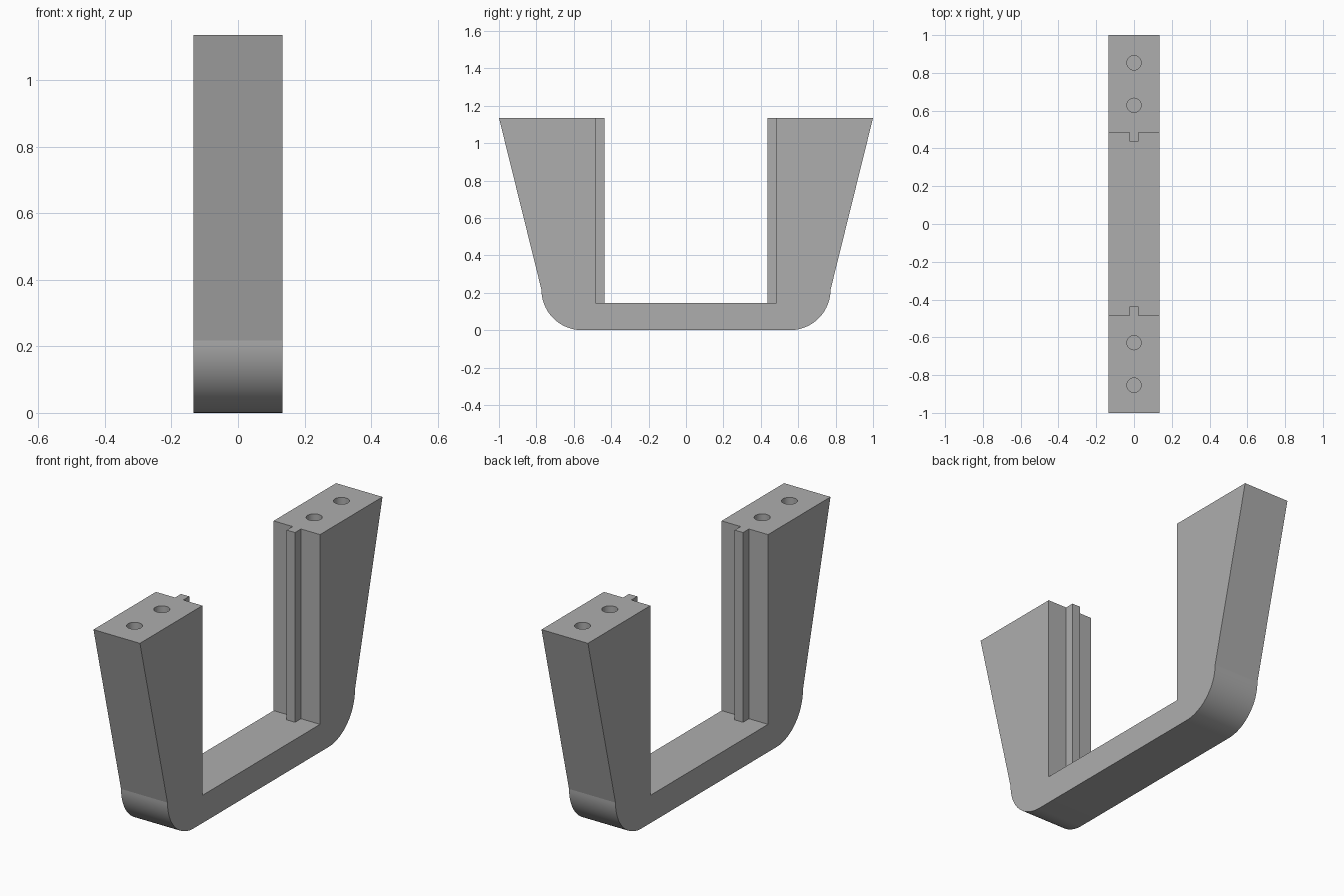
import bpy, bmesh, math

if "Cube" in bpy.data.objects:
    bpy.data.objects.remove(bpy.data.objects["Cube"])

HALF_W, TOP, FLOOR, INNER = 0.134, 1.135, 0.145, 0.485
R, CY = 0.217, 0.556           # bottom corner radius and centre

grey = bpy.data.materials.new("grey")
grey.diffuse_color = (0.42, 0.42, 0.42, 1)
grey.use_nodes = True
grey.node_tree.nodes["Principled BSDF"].inputs["Base Color"].default_value = grey.diffuse_color


def extrude(name, pts, axis, lo, hi):
    """Prism from a 2D outline: axis 'x' uses (y, z), axis 'z' uses (x, y)."""
    bm = bmesh.new()
    place = (lambda a, b: (lo, a, b)) if axis == 'x' else (lambda a, b: (a, b, lo))
    face = bm.faces.new([bm.verts.new(place(a, b)) for a, b in pts])
    out = bmesh.ops.extrude_face_region(bm, geom=[face])
    moved = [v for v in out["geom"] if isinstance(v, bmesh.types.BMVert)]
    d = hi - lo
    bmesh.ops.translate(bm, verts=moved, vec=(d, 0, 0) if axis == 'x' else (0, 0, d))
    bmesh.ops.recalc_face_normals(bm, faces=bm.faces)
    me = bpy.data.meshes.new(name)
    bm.to_mesh(me)
    bm.free()
    me.materials.append(grey)
    ob = bpy.data.objects.new(name, me)
    bpy.context.collection.objects.link(ob)
    return ob


def boolean(target, tool, op):
    """Apply a boolean and remove the tool."""
    mod = target.modifiers.new(op, 'BOOLEAN')
    mod.operation, mod.object, mod.solver = op, tool, 'EXACT'
    bpy.context.view_layer.objects.active = target
    bpy.ops.object.modifier_apply(modifier=mod.name)
    bpy.data.objects.remove(tool)


# U-shaped bracket: inner corner, arm top, tapered outside, rounded bottom corner
half = [(INNER, FLOOR), (INNER, TOP), (1.0, TOP)]
for i in range(25):
    a = -math.pi / 2 * i / 24
    half.append((CY + R * math.cos(a), R + R * math.sin(a)))
outline = half + [(-y, z) for y, z in reversed(half)]
bracket = extrude("bracket", outline, 'x', -HALF_W, HALF_W)

for s in (1, -1):
    # Guide rib up the inside of each arm
    rib = extrude("rib", [(-0.024, s * 0.436), (0.024, s * 0.436),
                          (0.024, s * 0.52), (-0.024, s * 0.52)], 'z', FLOOR - 0.03, TOP)
    boolean(bracket, rib, 'UNION')
    # Blind screw holes in each arm top
    for y in (0.628, 0.853):
        ring = [(0.038 * math.cos(math.tau * i / 32), s * y + 0.038 * math.sin(math.tau * i / 32))
                for i in range(32)]
        boolean(bracket, extrude("hole", ring, 'z', TOP - 0.25, TOP + 0.05), 'DIFFERENCE')

bpy.ops.object.select_all(action='DESELECT')
bracket.select_set(True)
bpy.context.view_layer.objects.active = bracket
bpy.ops.object.shade_smooth_by_angle(angle=math.radians(12))
